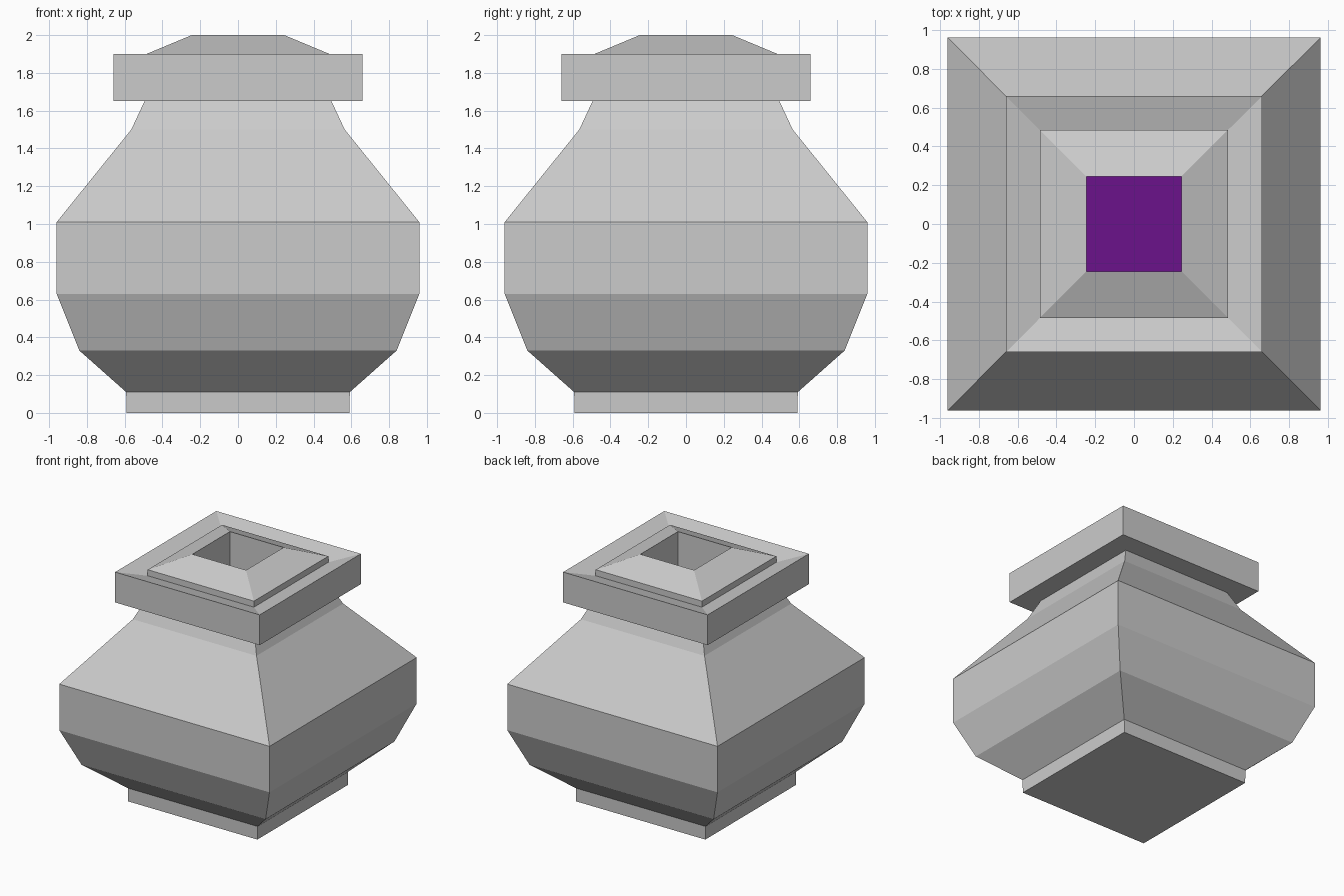
import bpy, bmesh

if "Cube" in bpy.data.objects:
    bpy.data.objects.remove(bpy.data.objects["Cube"])


def square_shell(name, profile, cap_start=False):
    """Stack square rings (half_width, z) and skin them with flat faces."""
    bm = bmesh.new()
    rings = [[bm.verts.new((sx * w, sy * w, z))
              for sx, sy in ((-1, -1), (1, -1), (1, 1), (-1, 1))]
             for w, z in profile]
    for low, high in zip(rings, rings[1:]):
        for i in range(4):
            j = (i + 1) % 4
            bm.faces.new((low[i], low[j], high[j], high[i]))
    if cap_start:
        bm.faces.new(rings[0][::-1])
    mesh = bpy.data.meshes.new(name)
    bm.to_mesh(mesh)
    bm.free()
    obj = bpy.data.objects.new(name, mesh)
    bpy.context.collection.objects.link(obj)
    return obj


# Foot, belly and neck
square_shell("pot_body", [
    (0.59, 0.0), (0.592, 0.11), (0.84, 0.33), (0.96, 0.63),
    (0.96, 1.01), (0.565, 1.50), (0.495, 1.65)], cap_start=True)

# Wide rim with a sunken top edge, raised mouth and straight inner shaft
square_shell("rim_and_mouth", [
    (0.495, 1.65), (0.66, 1.65), (0.66, 1.90), (0.485, 1.85),
    (0.485, 1.90), (0.245, 2.0), (0.245, 1.50)])

# Purple contents at the bottom of the shaft
bpy.ops.mesh.primitive_plane_add(size=0.49, location=(0, 0, 1.50))
contents = bpy.context.object
contents.name = "contents"
purple = bpy.data.materials.new("purple")
purple.diffuse_color = (0.145, 0.006, 0.26, 1)
purple.use_nodes = True
purple.node_tree.nodes["Principled BSDF"].inputs["Base Color"].default_value = purple.diffuse_color
contents.data.materials.append(purple)
